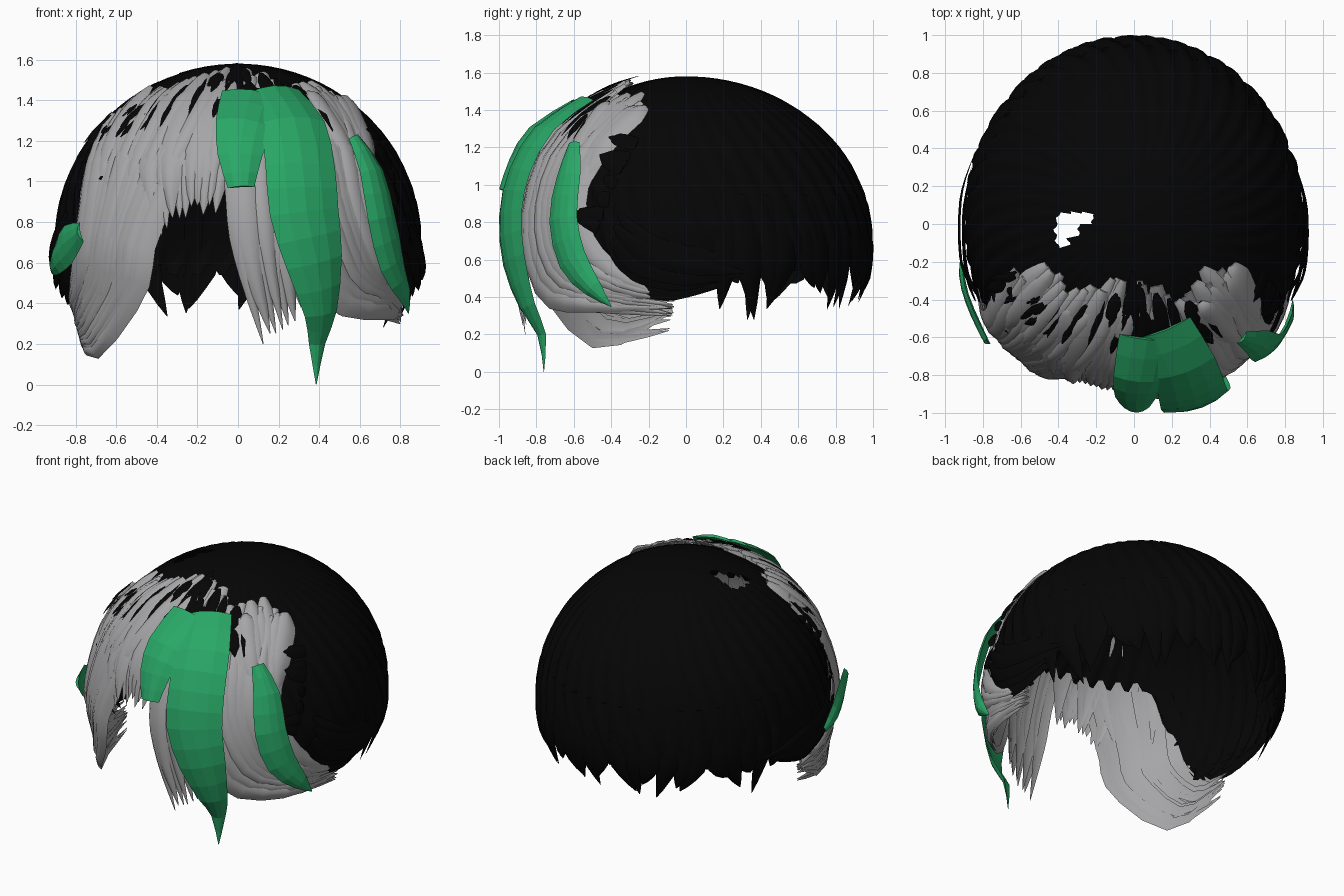
import bpy, bmesh, math, random
from mathutils import Vector

random.seed(4)
cube = bpy.data.objects.get("Cube")
if cube:
    bpy.data.objects.remove(cube)


def material(name, rgb):
    m = bpy.data.materials.new(name)
    m.use_nodes = True
    m.diffuse_color = (*rgb, 1)
    bsdf = m.node_tree.nodes["Principled BSDF"]
    bsdf.inputs["Base Color"].default_value = (*rgb, 1)
    bsdf.inputs["Roughness"].default_value = 0.8
    return m


BLACK = material("black hair", (0.0015, 0.0015, 0.0015))
GREY = material("grey hair", (0.38, 0.38, 0.39))
GREEN = material("green streak", (0.022, 0.39, 0.135))


def on_head(deg, z, low=0.62, off=0.0):
    """Point on the head form; deg runs from the front towards +x."""
    a = math.radians(deg)
    k = (z - 0.7) / (0.88 if z > 0.7 else low)
    s = math.sqrt(max(0, 1 - k * k))
    depth = 0.88 if math.cos(a) > 0 else 1.0
    out = s + off * s
    return Vector((0.905 * out * math.sin(a), -depth * out * math.cos(a), z + off * max(k, 0) * 0.8))


def finish(name, bm, mat, smooth=True):
    bmesh.ops.recalc_face_normals(bm, faces=bm.faces)
    me = bpy.data.meshes.new(name)
    bm.to_mesh(me)
    bm.free()
    me.materials.append(mat)
    ob = bpy.data.objects.new(name, me)
    bpy.context.collection.objects.link(ob)
    if smooth:
        bpy.ops.object.select_all(action="DESELECT")
        ob.select_set(True)
        bpy.context.view_layer.objects.active = ob
        bpy.ops.object.shade_smooth_by_angle(angle=math.radians(50))


def spline(pts, n):
    """Smooth curve through the points."""
    p = [pts[0]] + list(pts) + [pts[-1]]
    out = []
    for i in range(n + 1):
        u = min(i / n * (len(pts) - 1), len(pts) - 1.0001)
        j, t = int(u), u - int(u)
        a, b, c, d = p[j:j + 4]
        out.append(0.5 * (2 * b + (c - a) * t + (2 * a - 5 * b + 4 * c - d) * t * t
                          + (3 * b - a - 3 * c + d) * t ** 3))
    return out


def add_lock(bm, path, widths, bulge):
    """Closed lens-shaped strand following the path."""
    rows = []
    for i, p in enumerate(path):
        tan = (path[min(i + 1, len(path) - 1)] - path[max(i - 1, 0)]).normalized()
        nor = Vector((p.x, p.y, max(p.z - 0.7, 0))).normalized()
        side = tan.cross(nor).normalized()
        nor = side.cross(tan)
        w = max(widths[i], 0.002)
        section = [(-1, 0), (-0.5, 0.75), (0, 1), (0.5, 0.75), (1, 0), (0, 0.3)]
        rows.append([bm.verts.new(p + side * w * u + nor * (bulge * v * min(1, w * 20) - w * w * u * u * 0.4))
                     for u, v in section])
    for r, q in zip(rows, rows[1:]):
        for j in range(6):
            k = (j + 1) % 6
            bm.faces.new((r[j], r[k], q[k], q[j]))
    bm.faces.new(rows[0])
    bm.faces.new(rows[-1])


def taper(n, w, root=0.3):
    """Narrow root, full body, pointed tip."""
    return [w * min(1, root + 3 * i / n) * min(1, 2.6 * (1 - i / n)) for i in range(n + 1)]


def bundle(name, first, last, count, width, mat, low=2.0, bulge=0.03, jitter=0.05, curl=0.0):
    """Fan of strands between two (angle, height) guides; curl draws the tips inward."""
    bm = bmesh.new()
    for i in range(count):
        t = i / (count - 1)
        off = 0.01 + 0.025 * random.random()
        pts = []
        for j, ((a, z), (b, y)) in enumerate(zip(first, last)):
            shift = jitter * random.uniform(-1, 1) * (1 if j in (0, len(first) - 1) else 0.2)
            deg = a + (b - a) * t
            height = min(z + (y - z) * t + shift, 1.53)
            tuck = curl * max(0, abs(deg) - 55) / 30 if height < 0.6 else 0
            pts.append(on_head(deg, height, low, off - tuck))
        add_lock(bm, spline(pts, 14), taper(14, width * random.uniform(0.8, 1.2)), bulge)
    finish(name, bm, mat)


# Rippled black cap with a jagged hem and a high opening over the forehead
def hem(deg):
    deg = (deg + 180) % 360 - 180
    d = abs(deg)
    start = 40 if deg > 0 else 45
    if d < start:
        return 1.12
    if d < start + 21:
        return 1.12 - (d - start) / 21 * 0.66
    return 0.43 + 0.13 * min(1, max(0, (d - 85) / 25))


bm = bmesh.new()
COLS, ROWS = 176, 26
grid = []
for r in range(ROWS + 1):
    ring = []
    for c in range(COLS):
        deg = c * 360 / COLS
        low = hem(deg) + (0.03 if c % 4 < 2 else -0.02)
        end = math.acos(max(-1, (low - 0.7) / (0.88 if low > 0.7 else 0.62)))
        th = 0.03 + (end - 0.03) * r / ROWS
        z = 0.7 + math.cos(th) * (0.88 if th < math.pi / 2 else 0.62)
        p = on_head(deg, z)
        ripple = 1 - 0.03 * (1 - abs(math.sin(math.radians(deg) * 22 + 9 * z))) * min(1, r / 8)
        ring.append(bm.verts.new((p.x * ripple, p.y * ripple, p.z)))
    grid.append(ring)
bm.faces.new(grid[0])
for q, r in zip(grid, grid[1:]):
    for c in range(COLS):
        d = (c + 1) % COLS
        bm.faces.new((q[c], q[d], r[d], r[c]))
# Small gap beside the crown
gaps = []
for f in bm.faces:
    x, y, z = f.calc_center_median()
    if z > 1.2 and -0.41 < x < -0.2 and -0.15 + 1.15 * (x + 0.39) < y < 0.06:
        gaps.append(f)
bmesh.ops.delete(bm, geom=gaps, context="FACES")
finish("hair_cap", bm, BLACK)

# Pointed black strands along the nape
bm = bmesh.new()
for i in range(24):
    deg = 104 + i * 152 / 23 + random.uniform(-2, 2)
    tip = random.uniform(0.32, 0.48)
    if i in (1, 22):
        tip = 0.28
    lean = random.uniform(-7, 7)
    pts = [on_head(deg, 0.95, 0.85, -0.03), on_head(deg, 0.7, 0.85, -0.02),
           on_head(deg + lean * 0.3, 0.54, 0.85, -0.01), on_head(deg + lean, tip, 0.85)]
    add_lock(bm, spline(pts, 8), taper(8, random.uniform(0.065, 0.09), 0.8), 0.02)
finish("nape_strands", bm, BLACK)

# Black side strands sweeping back along the lower edge
for name, s in (("left_side_strands", 1), ("right_side_strands", -1)):
    bundle(name, [(s * 66, 0.85), (s * 78, 0.68), (s * 98, 0.6), (s * 112, 0.57)],
           [(s * 62, 0.58), (s * 72, 0.48), (s * 88, 0.45), (s * 104, 0.48)],
           5, 0.06, BLACK, low=0.62, bulge=0.012, jitter=0.02)

# Grey fringe: right sweep, centre, hanging tips and left sweep
bundle("right_sweep", [(-12, 1.45), (-20, 1.15), (-30, 0.72), (-34, 0.47), (-56, 0.17), (-83, 0.26)],
       [(-68, 1.3), (-58, 1.1), (-54, 0.82), (-57, 0.6), (-69, 0.43), (-85, 0.36)],
       22, 0.07, GREY, low=1.4, curl=0.11)
bundle("right_crown_strands", [(-10, 1.5), (-16, 1.35), (-22, 1.1), (-30, 0.8)],
       [(-64, 1.4), (-58, 1.28), (-54, 1.1), (-50, 0.8)], 12, 0.065, GREY)
bundle("centre_fringe", [(4, 1.5), (-2, 1.35), (-5, 1.15), (-7, 0.88)],
       [(-36, 1.45), (-34, 1.3), (-31, 1.05), (-26, 0.74)], 11, 0.085, GREY)
bundle("hanging_fringe", [(4, 1.5), (-1, 1.2), (0, 0.9), (2, 0.58), (8, 0.22)],
       [(24, 1.48), (17, 1.2), (15, 0.9), (17, 0.6), (20, 0.36)], 7, 0.075, GREY, jitter=0.03)
bundle("left_sweep", [(14, 1.46), (15, 1.15), (20, 0.75), (31, 0.44), (54, 0.36), (84, 0.31)],
       [(64, 1.4), (51, 1.18), (47, 0.92), (54, 0.65), (69, 0.48), (86, 0.4)],
       20, 0.075, GREY, low=1.2, jitter=0.03, curl=0.09)
bundle("left_crown_strands", [(28, 1.46), (32, 1.35), (36, 1.15), (40, 0.85)],
       [(67, 1.42), (59, 1.32), (52, 1.15), (47, 0.85)], 8, 0.075, GREY)

# Black points breaking up the roots of the fringe
bm = bmesh.new()
for row in range(2):
    for i in range(16):
        deg = -70 + i * 7 + row * 3.5 + random.uniform(-2, 2)
        top = 1.55 - 0.0036 * abs(deg) - 0.08 * row
        tip = top - random.uniform(0.1, 0.22) * (1 - 0.3 * row)
        lean = random.uniform(-3, 5)
        pts = [on_head(deg + lean * (1 - t), top + (tip - top) * t, off=0.045 + 0.015 * t)
               for t in (0, 0.33, 0.67, 1)]
        add_lock(bm, spline(pts, 8), taper(8, random.uniform(0.02, 0.04)), 0.012)
finish("crown_points", bm, BLACK)

# Black points reaching forward over the edge of each side of the fringe
bm = bmesh.new()
for s in (1, -1):
    for i in range(7):
        z = 0.78 + 0.075 * i + random.uniform(-0.02, 0.02)
        deg = 58 + 1.8 * i
        reach = random.uniform(4, 15)
        rise = random.uniform(-0.02, 0.09)
        pts = [on_head(s * (deg - reach * t), z + rise * t, off=0.01 + 0.045 * t) for t in (0, 0.5, 1)]
        add_lock(bm, spline(pts, 6), taper(6, random.uniform(0.025, 0.05), 0.8), 0.012)
finish("side_points", bm, BLACK)


# Flat green streaks, each row is x, y, z and half width
def streak(name, rows):
    bm = bmesh.new()
    path = spline([Vector(r[:3]) for r in rows], 2 * (len(rows) - 1))
    widths = [w.x for w in spline([Vector((r[3], 0, 0)) for r in rows], 2 * (len(rows) - 1))]
    add_lock(bm, path, widths, 0.025)
    finish(name, bm, GREEN, smooth=False)


streak("long_green_streak", [
    (0.17, -0.55, 1.45, 0.14), (0.27, -0.77, 1.3, 0.17), (0.31, -0.9, 1.08, 0.18),
    (0.33, -0.95, 0.85, 0.18), (0.38, -0.93, 0.6, 0.15), (0.41, -0.85, 0.35, 0.09),
    (0.39, -0.77, 0.2, 0.045), (0.385, -0.76, 0.0, 0.002)])
streak("short_green_streak", [
    (0.07, -0.6, 1.43, 0.15), (0.03, -0.82, 1.29, 0.14), (0.01, -0.92, 1.13, 0.11),
    (0.015, -0.975, 0.97, 0.065)])
streak("left_green_streak", [
    (0.57, -0.6, 1.22, 0.04), (0.66, -0.63, 1.05, 0.085), (0.71, -0.66, 0.82, 0.1),
    (0.76, -0.61, 0.6, 0.095), (0.82, -0.5, 0.45, 0.055), (0.84, -0.4, 0.35, 0.003)])
streak("right_green_streak", [
    (-0.77, -0.62, 0.75, 0.05), (-0.84, -0.48, 0.69, 0.1), (-0.89, -0.34, 0.62, 0.08),
    (-0.91, -0.2, 0.56, 0.025)])
